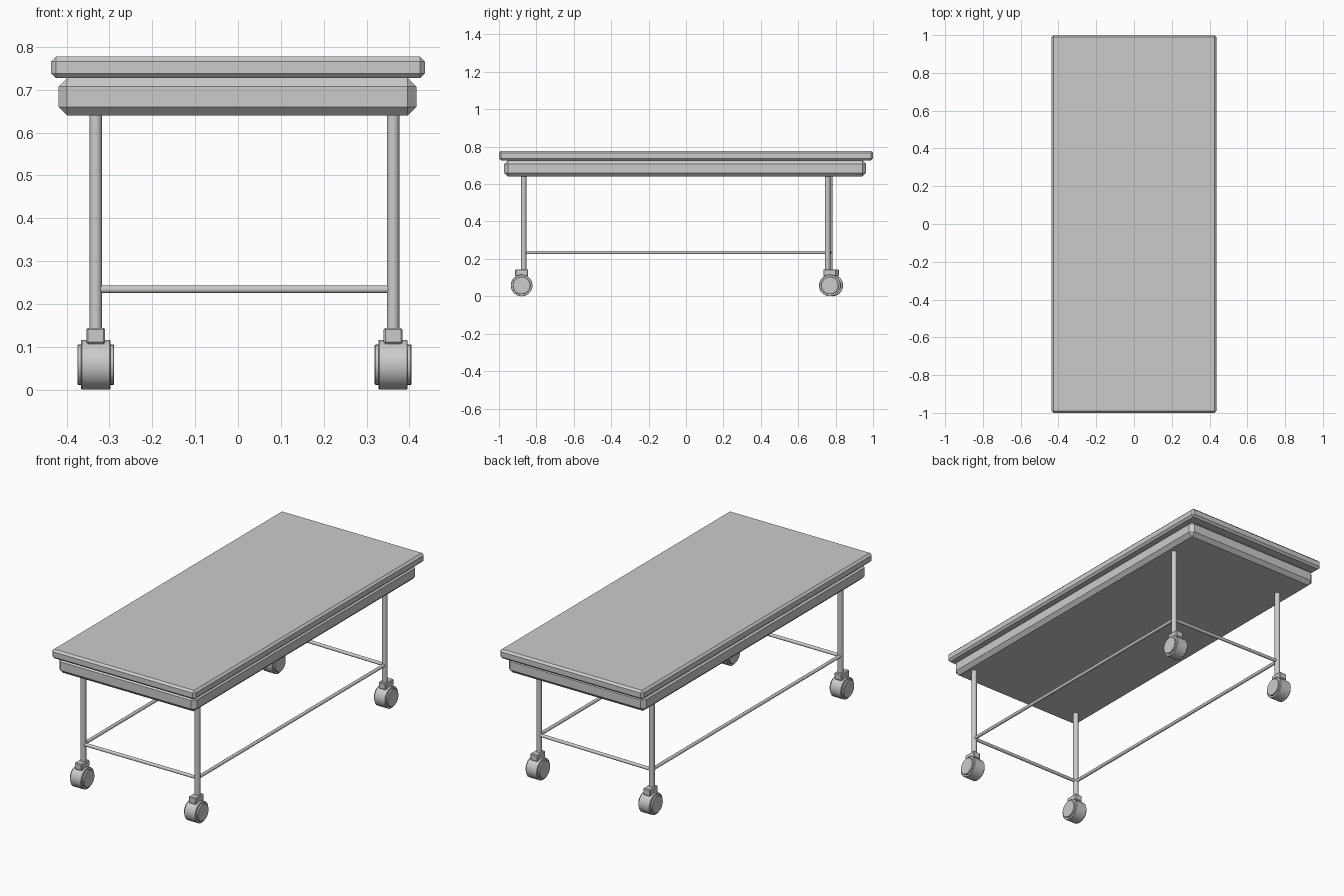
import bpy
import math
from mathutils import Vector

if "Cube" in bpy.data.objects:
    bpy.data.objects.remove(bpy.data.objects["Cube"])


def box(name, lo, hi, bevel):
    lo, hi = Vector(lo), Vector(hi)
    bpy.ops.mesh.primitive_cube_add(size=1, location=(lo + hi) / 2)
    ob = bpy.context.object
    ob.name = name
    ob.scale = hi - lo
    bpy.ops.object.transform_apply(location=False, rotation=False, scale=True)
    m = ob.modifiers.new("chamfer", 'BEVEL')
    m.width = bevel
    m.segments = 1
    return ob


def rod(name, a, b, r, sides=24, bevel=0):
    a, b = Vector(a), Vector(b)
    bpy.ops.mesh.primitive_cylinder_add(vertices=sides, radius=r, depth=(b - a).length,
                                        location=(a + b) / 2)
    ob = bpy.context.object
    ob.name = name
    ob.rotation_euler = (b - a).to_track_quat('Z', 'Y').to_euler()
    bpy.ops.object.shade_smooth_by_angle(angle=math.radians(35))
    if bevel:
        m = ob.modifiers.new("edge", 'BEVEL')
        m.width = bevel
        m.segments = 1
    return ob


# Table top and the chamfered frame under it
box("table_top", (-0.436, -1, 0.727), (0.436, 1, 0.777), 0.011)
box("under_frame", (-0.419, -0.972, 0.64), (0.416, 0.963, 0.727), 0.02)

# Legs with casters: leg x, leg y, caster y
corners = {
    "front_left": (-0.332, -0.868, -0.879),
    "front_right": (0.362, -0.868, -0.879),
    "back_left": (-0.332, 0.770, 0.782),
    "back_right": (0.362, 0.757, 0.769),
}
for name, (x, y, cy) in corners.items():
    rod(name + "_leg", (x, y, 0.13), (x, y, 0.645), 0.0145)
    box(name + "_caster_block", (x - 0.022, cy - 0.035, 0.107),
        (x + 0.022, cy + 0.035, 0.144), 0.004)
    rod(name + "_wheel", (x - 0.034, cy, 0.058), (x + 0.034, cy, 0.058), 0.058, 32, 0.002)
    rod(name + "_wheel_hub", (x - 0.043, cy, 0.058), (x + 0.043, cy, 0.058), 0.047, 32, 0.002)

# Stretcher bars joining neighbouring legs
bars = [("front_bar", "front_left", "front_right"), ("back_bar", "back_left", "back_right"),
        ("left_bar", "front_left", "back_left"), ("right_bar", "front_right", "back_right")]
for name, a, b in bars:
    rod(name, (*corners[a][:2], 0.234), (*corners[b][:2], 0.234), 0.009, 16)
